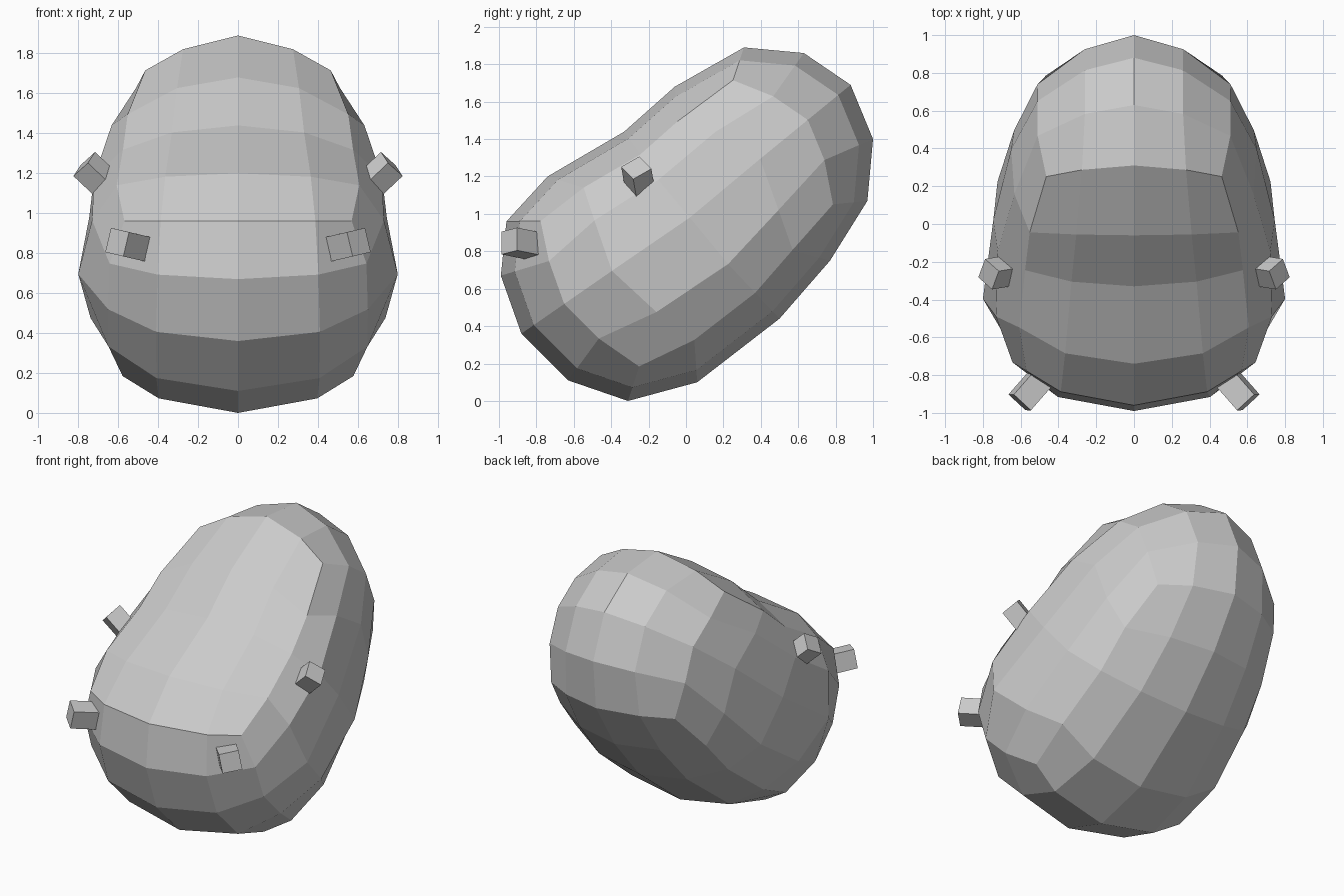
import bpy, bmesh
from math import radians
from mathutils import Vector, Matrix

if "Cube" in bpy.data.objects:
    bpy.data.objects.remove(bpy.data.objects["Cube"])

# Side profile (y, z) of the bean body; every fourth point is a patch corner
PROFILE = [(-.31, 0), (-.63, .11), (-.88, .36), (-.99, .67),
           (-.96, .96), (-.74, 1.20), (-.33, 1.44), (-.06, 1.68),
           (.31, 1.89), (.63, 1.86), (.88, 1.69), (1.0, 1.40),
           (.97, 1.07), (.77, .75), (.50, .44), (.06, .10)]
CENTRE = Vector((0, .97))
AXIS = Vector((.76, .65))


def add_mirror(obj):
    mod = obj.modifiers.new("mirror", 'MIRROR')
    mod.use_clip = True
    mod.merge_threshold = .002


def new_object(name, bm):
    bmesh.ops.recalc_face_normals(bm, faces=bm.faces)
    mesh = bpy.data.meshes.new(name)
    bm.to_mesh(mesh)
    bm.free()
    obj = bpy.data.objects.new(name, mesh)
    bpy.context.collection.objects.link(obj)
    return obj


def ring_vert(bm, i, scale, x_low, x_high):
    """Profile point i shrunk to the centre and moved out, wider at the low end."""
    p = Vector(PROFILE[i]) - CENTRE
    t = min(max(.5 + p.dot(AXIS) / 2.1, 0), 1)
    q = CENTRE + p * scale
    return bm.verts.new((x_low + (x_high - x_low) * t, q.x, q.y))


# Body: half of a quad sphere, mirrored
bm = bmesh.new()
mid = [ring_vert(bm, i, 1, 0, 0) for i in range(16)]
inner = [ring_vert(bm, i, .925, .41, .26) for i in range(16)]
rim = []
for i in range(16):
    corner = i % 4 == 0
    drop = .06 if corner else 0
    rim.append(ring_vert(bm, i, .81 if corner else .74, .65 - drop, .51 - drop))
cap = []
for j in range(8):
    if j % 2 == 0:
        cap.append(ring_vert(bm, 2 * j, .51, .75, .62))
    else:
        cap.append(ring_vert(bm, 2 * j, .45, .80, .65))
pole = bm.verts.new((.745, .02, .98))
for a, b in ((mid, inner), (inner, rim)):
    for i in range(16):
        k = (i + 1) % 16
        bm.faces.new((a[i], a[k], b[k], b[i]))
for j in range(0, 8, 2):
    c = 2 * j
    bm.faces.new((rim[c - 1], rim[c], rim[c + 1], cap[j]))
    bm.faces.new((rim[c + 1], rim[c + 2], cap[j + 1], cap[j]))
    bm.faces.new((rim[c + 2], rim[c + 3], cap[(j + 2) % 8], cap[j + 1]))
    bm.faces.new((pole, cap[j - 1], cap[j], cap[j + 1]))
add_mirror(new_object("body", bm))


# Pegs: small square blocks pointing out of the body, mirrored
def peg(name, centre, direction, roll, width, length):
    bm = bmesh.new()
    rot = Vector(direction).to_track_quat('Z', 'Y').to_matrix().to_4x4()
    mat = (Matrix.Translation(centre) @ rot @ Matrix.Rotation(radians(roll), 4, 'Z')
           @ Matrix.Diagonal((width, width, length, 1)))
    bmesh.ops.create_cube(bm, size=1, matrix=mat)
    add_mirror(new_object(name, bm))


peg("side_pegs", (.705, -.255, 1.185), (.72, -.12, .68), 40, .117, .18)
peg("front_pegs", (.54, -.87, .84), (.65, -.74, .15), 10, .125, .20)
